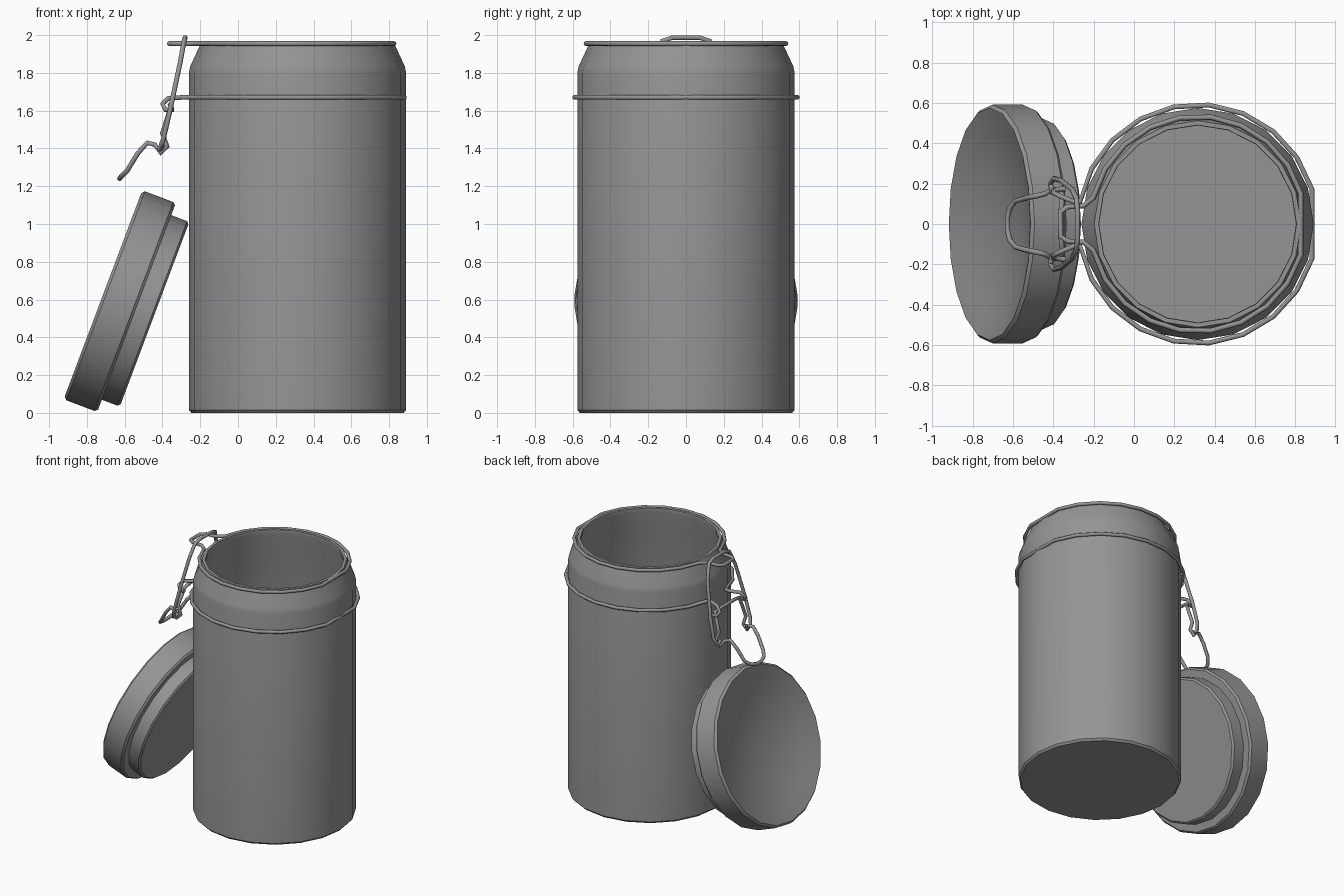
import bpy, bmesh, math
from mathutils import Vector, Matrix

cube = bpy.data.objects.get("Cube")
if cube:
    bpy.data.objects.remove(cube, do_unlink=True)

SIDES = 20
JAR_X = 0.315
WIRE = 0.013

grey = bpy.data.materials.new("plain grey")
grey.use_nodes = True
grey.diffuse_color = (0.3, 0.3, 0.3, 1)
grey.node_tree.nodes["Principled BSDF"].inputs["Base Color"].default_value = grey.diffuse_color


def finish(obj, angle):
    bpy.ops.object.select_all(action="DESELECT")
    obj.select_set(True)
    bpy.context.view_layer.objects.active = obj
    if obj.type == "CURVE":
        bpy.ops.object.convert(target="MESH")
        obj = bpy.context.object
    bpy.ops.object.shade_smooth_by_angle(angle=math.radians(angle))
    return obj


def lathe(name, profile, matrix):
    """Spin a (radius, height) profile that starts and ends on the axis."""
    bm = bmesh.new()
    verts = [bm.verts.new((r, 0, h)) for r, h in profile]
    edges = [bm.edges.new(pair) for pair in zip(verts, verts[1:])]
    bmesh.ops.spin(bm, geom=verts + edges, cent=(0, 0, 0), axis=(0, 0, 1),
                   angle=math.tau, steps=SIDES, use_merge=True)
    bmesh.ops.remove_doubles(bm, verts=bm.verts, dist=0.0005)
    bmesh.ops.recalc_face_normals(bm, faces=bm.faces)
    mesh = bpy.data.meshes.new(name)
    bm.to_mesh(mesh)
    bm.free()
    obj = bpy.data.objects.new(name, mesh)
    bpy.context.collection.objects.link(obj)
    obj.matrix_world = matrix
    mesh.materials.append(grey)
    return finish(obj, 40)


def wire(name, points, closed=False):
    """Round wire through a list of points."""
    curve = bpy.data.curves.new(name, "CURVE")
    curve.dimensions = "3D"
    curve.bevel_depth = WIRE
    curve.bevel_resolution = 2
    curve.use_fill_caps = True
    spline = curve.splines.new("POLY")
    spline.points.add(len(points) - 1)
    for p, co in zip(spline.points, points):
        p.co = (*co, 1)
    spline.use_cyclic_u = closed
    curve.materials.append(grey)
    obj = bpy.data.objects.new(name, curve)
    bpy.context.collection.objects.link(obj)
    return finish(obj, 60)


def mirrored(half):
    """Continue a half path with its reflection across y = 0."""
    return half + [(x, -y, z) for x, y, z in reversed(half)]


def half_ring(radius, z, gap):
    """Half a hoop around the jar, from the +x side to the gap at -x."""
    steps = SIDES // 2
    end = math.pi - math.asin(gap / radius)
    return [(JAR_X + radius * math.cos(a), radius * math.sin(a), z)
            for a in (end * i / steps for i in range(1, steps + 1))]


# Open jar with a tapered neck and a hollow inside
lathe("jar", [(0, 0), (0.562, 0), (0.575, 0.015), (0.575, 1.8), (0.568, 1.835),
              (0.517, 1.945), (0.512, 1.965), (0.49, 1.965), (0.488, 1.94),
              (0.53, 1.82), (0.53, 0.06), (0.515, 0.045), (0, 0.045)],
      Matrix.Translation((JAR_X, 0, 0)))

# Lid leaning beside the jar: dished outer face, stepped plug on the inner side
axis = Vector((0.936, 0, -0.352))
dish = [(0.56 * i / 6, 0.1 * (1 - (i / 6) ** 2) + 0.004) for i in range(7)]
lathe("lid", dish + [(0.575, 0), (0.591, 0.015), (0.591, 0.175), (0.578, 0.19),
                     (0.522, 0.19), (0.522, 0.28), (0.508, 0.292), (0, 0.292)],
      Matrix.Translation((-0.715, 0, 0.625)) @ axis.to_track_quat("Z", "Y").to_matrix().to_4x4())

# Hoop at the rim, drawn out into a catch loop
catch = [(-0.25, 0.09, 1.955), (-0.33, 0.085, 1.955), (-0.365, 0.06, 1.955)]
wire("rim_hoop", mirrored(half_ring(0.533, 1.955, 0.13) + catch), True)

# Shoulder hoop with both ends curled into eyes
eye = [(-0.3, 0.11, 1.67), (-0.37, 0.14, 1.665), (-0.4, 0.155, 1.635),
       (-0.385, 0.17, 1.605), (-0.34, 0.175, 1.605)]
hoop = half_ring(0.592, 1.67, 0.11) + eye
wire("shoulder_hoop", [(x, -y, z) for x, y, z in reversed(hoop)] + hoop)

# Bail hooked over the catch loop
wire("bail", mirrored([(-0.4, 0.15, 1.41), (-0.415, 0.2, 1.395), (-0.395, 0.225, 1.45),
                       (-0.36, 0.215, 1.6), (-0.305, 0.17, 1.86), (-0.285, 0.125, 1.97),
                       (-0.28, 0.07, 1.987)]))

# Lever swinging on the eyes, ending in a finger loop
wire("lever", mirrored([(-0.36, 0.075, 1.63), (-0.355, 0.15, 1.62), (-0.4, 0.165, 1.48),
                        (-0.375, 0.17, 1.41), (-0.41, 0.17, 1.375), (-0.44, 0.15, 1.42),
                        (-0.48, 0.14, 1.43), (-0.53, 0.13, 1.375), (-0.585, 0.115, 1.285),
                        (-0.615, 0.08, 1.255), (-0.627, 0.03, 1.24)]), True)
